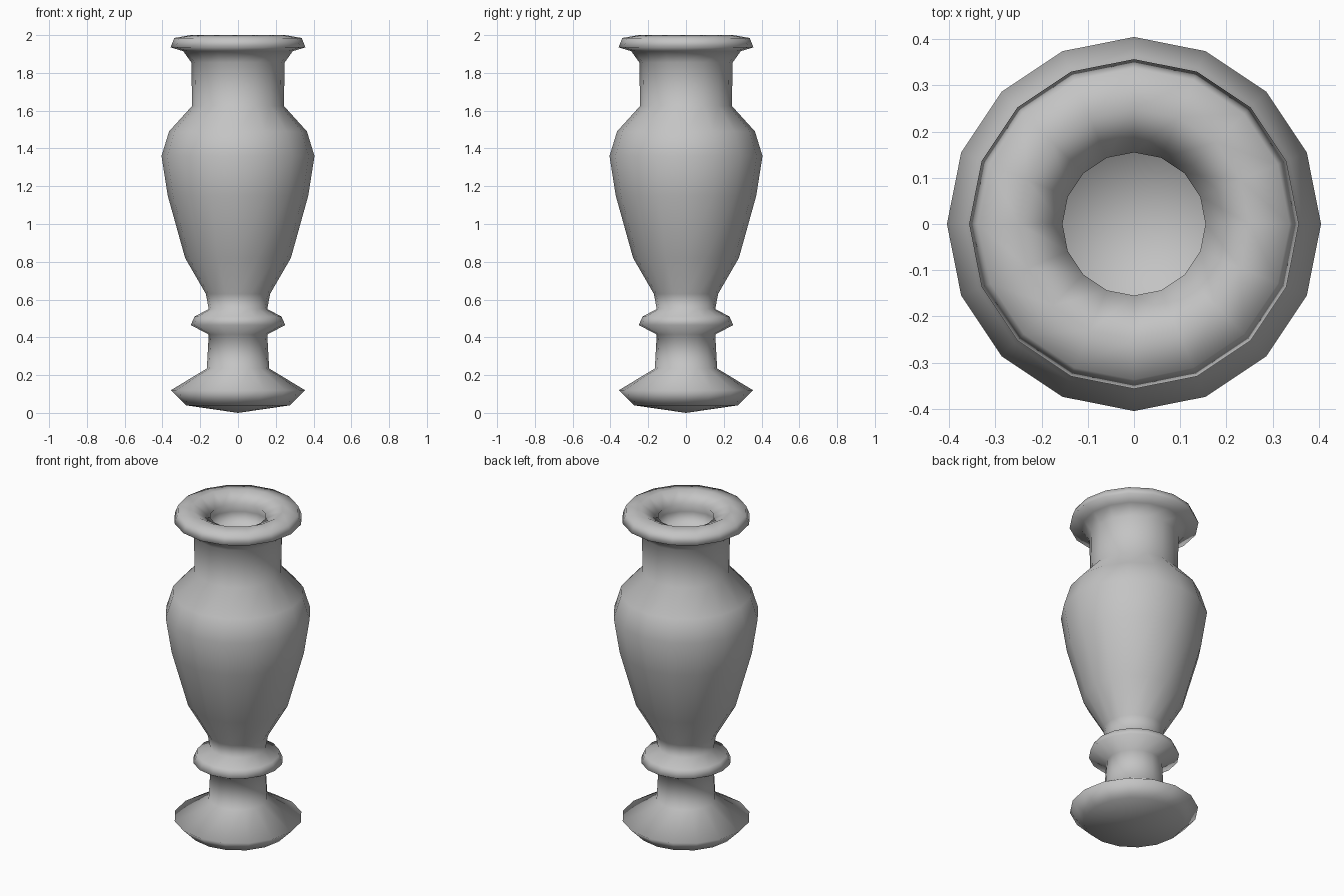
import bpy
import bmesh
import math

if "Cube" in bpy.data.objects:
    bpy.data.objects.remove(bpy.data.objects["Cube"])

SIDES = 16

# (radius, height) from the pointed underside, up the outside, into the mouth
PROFILE = [
    (0, 0.0), (0.275, 0.04), (0.355, 0.12),                      # foot
    (0.165, 0.235), (0.155, 0.415),                              # stem
    (0.25, 0.465), (0.23, 0.51), (0.155, 0.55),                  # collar ring
    (0.17, 0.63), (0.28, 0.82), (0.372, 1.15), (0.405, 1.36),    # belly
    (0.365, 1.49), (0.243, 1.625),                               # shoulder
    (0.247, 1.855), (0.29, 1.915),                               # neck
    (0.357, 1.935), (0.337, 1.985), (0.25, 2.0),                 # rim
    (0.155, 1.95),                                               # mouth edge
    (0.19, 1.89), (0.16, 1.83), (0, 1.82),                       # hollow
]


def lathe(name, profile, sides, material):
    """Spin a profile around z; zero radius makes a single pole vertex."""
    bm = bmesh.new()
    rings = []
    for r, z in profile:
        count = sides if r > 0 else 1
        rings.append([bm.verts.new((r * math.cos(2 * math.pi * i / sides),
                                    r * math.sin(2 * math.pi * i / sides), z))
                      for i in range(count)])
    for low, high in zip(rings, rings[1:]):
        for i in range(sides):
            j = (i + 1) % sides
            if len(low) == 1:
                bm.faces.new((low[0], high[j], high[i]))
            elif len(high) == 1:
                bm.faces.new((low[i], low[j], high[0]))
            else:
                bm.faces.new((low[i], low[j], high[j], high[i]))
    for face in bm.faces:
        face.smooth = True
    mesh = bpy.data.meshes.new(name)
    bm.to_mesh(mesh)
    bm.free()
    mesh.materials.append(material)
    obj = bpy.data.objects.new(name, mesh)
    bpy.context.collection.objects.link(obj)
    return obj


stone = bpy.data.materials.new("grey stone")
stone.diffuse_color = (0.55, 0.55, 0.55, 1)
stone.use_nodes = True
stone.node_tree.nodes["Principled BSDF"].inputs["Base Color"].default_value = stone.diffuse_color

lathe("vase", PROFILE, SIDES, stone)
